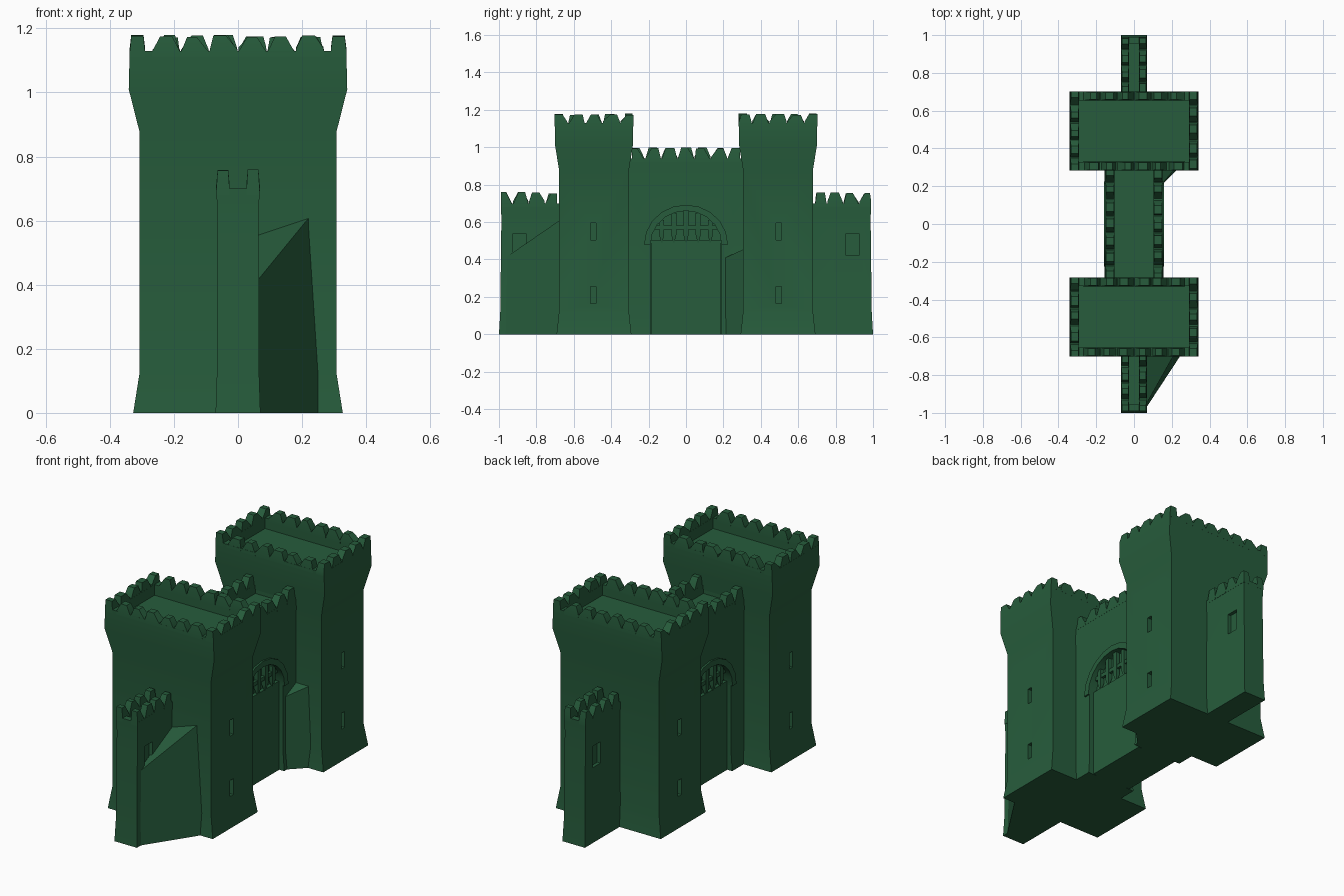
import bpy, bmesh, math, random
from mathutils import Vector

if "Cube" in bpy.data.objects:
    bpy.data.objects.remove(bpy.data.objects["Cube"])

random.seed(4)
green = bpy.data.materials.new("dark green")
green.diffuse_color = (0.02, 0.108, 0.045, 1)
green.use_nodes = True
green.node_tree.nodes["Principled BSDF"].inputs["Base Color"].default_value = green.diffuse_color


def finish(name, bm):
    bmesh.ops.recalc_face_normals(bm, faces=bm.faces[:])
    me = bpy.data.meshes.new(name)
    bm.to_mesh(me)
    bm.free()
    ob = bpy.data.objects.new(name, me)
    bpy.context.collection.objects.link(ob)
    me.materials.append(green)
    return ob


def loft(name, cx, cy, rings):
    """Stack of rectangles (half x, half y, z), capped at both ends."""
    bm = bmesh.new()
    loops = [[bm.verts.new((cx + sx * hx, cy + sy * hy, z))
              for sx, sy in ((-1, -1), (1, -1), (1, 1), (-1, 1))] for hx, hy, z in rings]
    for a, b in zip(loops, loops[1:]):
        for i in range(4):
            j = (i + 1) % 4
            bm.faces.new((a[i], a[j], b[j], b[i]))
    bm.faces.new(loops[0])
    bm.faces.new(loops[-1])
    return finish(name, bm)


def prism(name, low, high):
    """Solid between two matching outlines."""
    bm = bmesh.new()
    a = [bm.verts.new(p) for p in low]
    b = [bm.verts.new(p) for p in high]
    n = len(a)
    for i in range(n):
        j = (i + 1) % n
        bm.faces.new((a[i], a[j], b[j], b[i]))
    bm.faces.new(a)
    bm.faces.new(b)
    return finish(name, bm)


def box(name, c, s):
    return loft(name, c[0], c[1], [(s[0] / 2, s[1] / 2, c[2] - s[2] / 2),
                                   (s[0] / 2, s[1] / 2, c[2] + s[2] / 2)])


def cut(ob, cutters):
    for c in cutters:
        m = ob.modifiers.new("cut", 'BOOLEAN')
        m.operation, m.object, m.solver = 'DIFFERENCE', c, 'EXACT'
    dg = bpy.context.evaluated_depsgraph_get()
    me = bpy.data.meshes.new_from_object(ob.evaluated_get(dg))
    ob.modifiers.clear()
    ob.data = me
    for c in cutters:
        bpy.data.objects.remove(c)


def battlement(name, cx, cy, hx, hy, t, z0, z1, nx, ny, ends=(-1, 1)):
    """Ragged pointed teeth around a rectangular parapet."""
    bm = bmesh.new()

    def tooth(x, y, along_x, step):
        shift = random.uniform(-.15, .15) * step
        rows = []
        for z, w, d in ((z0 - .02, .5, .5), (z0 + random.uniform(-.01, .012), .48, .5),
                        (z1 - random.uniform(0, .008), random.uniform(.16, .27), .4)):
            s = shift if z > z0 + .02 else 0
            row = []
            for a, b in ((-1, -1), (1, -1), (1, 1), (-1, 1)):
                u, v = a * w * step + s, b * d * t
                px, py = (x + u, y + v) if along_x else (x + v, y + u)
                row.append(bm.verts.new((cx + max(-hx, min(hx, px)),
                                         cy + max(-hy, min(hy, py)), z)))
            rows.append(row)
        for a, b in zip(rows, rows[1:]):
            for i in range(4):
                j = (i + 1) % 4
                bm.faces.new((a[i], a[j], b[j], b[i]))
        bm.faces.new(rows[0])
        bm.faces.new(rows[-1])

    ix, iy = hx - t / 2, hy - t / 2
    for sx in (-1, 1):
        for i in range(ny):
            tooth(sx * ix, -iy + 2 * iy * i / (ny - 1), False, 2 * iy / (ny - 1))
    for sy in ends:
        for i in range(1, nx - 1):
            tooth(-ix + 2 * ix * i / (nx - 1), sy * iy, True, 2 * ix / (nx - 1))
    return finish(name, bm)


for s, side in ((-1, "front"), (1, "back")):
    # tower with flared foot, corbelled top and sunken roof
    tower = loft(side + "_tower", 0, s * .492, [
        (.327, .200, 0), (.308, .187, .12), (.308, .187, .88), (.341, .208, 1.01),
        (.338, .210, 1.13), (.290, .163, 1.13), (.290, .163, 1.07)])
    cut(tower, [box("slit", (sx * .30, s * .495, z), (.06, .03, .09))
                for sx in (-1, 1) for z in (.21, .55)])
    battlement(side + "_tower_battlement", 0, s * .492, .338, .21, .048, 1.13, 1.18, 8, 5)

    # low outer wall with a walkway channel and a window on each face
    wall = loft(side + "_outer_wall", 0, s * .815, [
        (.070, .185, 0), (.066, .178, .12), (.064, .172, .62), (.068, .175, .70),
        (.028, .140, .70), (.028, .140, .66)])
    cut(wall, [box("window", (sx * .07, s * .89, .48), (.05, .07, .12)) for sx in (-1, 1)])
    battlement(side + "_wall_battlement", 0, s * .84, .068, .15, .042, .70, .76, 2, 4, (s,))

# gatehouse between the towers, arched recess on both faces
gate = loft("gatehouse", 0, 0, [(.155, .32, 0), (.148, .32, .1), (.148, .32, .82), (.152, .32, .94),
                                (.102, .30, .94), (.102, .30, .89)])
arc = [(.19 * math.cos(a), .48 + .18 * math.sin(a))
       for a in (math.pi * i / 10 for i in range(11))]
outline = [(.19, -.05)] + arc + [(-.19, -.05)]
cut(gate, [prism("arch", [(sx * .105, y, z) for y, z in outline],
                 [(sx * .25, y, z) for y, z in outline]) for sx in (-1, 1)])
battlement("gatehouse_battlement", 0, 0, .152, .29, .05, .94, 1.0, 2, 7, ())

for sx, side in ((-1, "left"), (1, "right")):
    # arch moulding
    outer = [(y * 1.18, .48 + (z - .48) * 1.18) for y, z in reversed(arc)]
    ring = arc + outer
    prism(side + "_arch_moulding", [(sx * .13, y, z) for y, z in ring],
          [(sx * .158, y, z) for y, z in ring])
    # raised portcullis: bars with pointed ends, one cross rail
    for i in range(-2, 3):
        y, top = i * .065, .48 + .18 * math.sqrt(1 - (i * .065 / .19) ** 2)
        loft(side + "_portcullis_bar", sx * .122, y, [(.002, .003, .49), (.012, .013, .53),
                                                      (.012, .013, top)])
    box(side + "_portcullis_rail", (sx * .122, 0, .57), (.016, .33, .022))
    # door leaf set back in the arch
    box(side + "_door", (sx * .112, 0, .25), (.024, .376, .50))

# sloping earth wedges in the corners on the right side
prism("front_wedge", [(.05, -.995, 0), (.27, -.66, 0), (.05, -.66, 0)],
      [(.05, -.98, .40), (.23, -.66, .62), (.05, -.66, .56)])
prism("gate_wedge", [(.13, .19, 0), (.26, .32, 0), (.13, .32, 0)],
      [(.13, .19, .40), (.24, .32, .46), (.13, .32, .46)])

# soft shading with crisp edges
for ob in bpy.data.objects:
    ob.select_set(ob.type == 'MESH')
    bpy.context.view_layer.objects.active = ob
bpy.ops.object.shade_smooth_by_angle(angle=math.radians(30))
